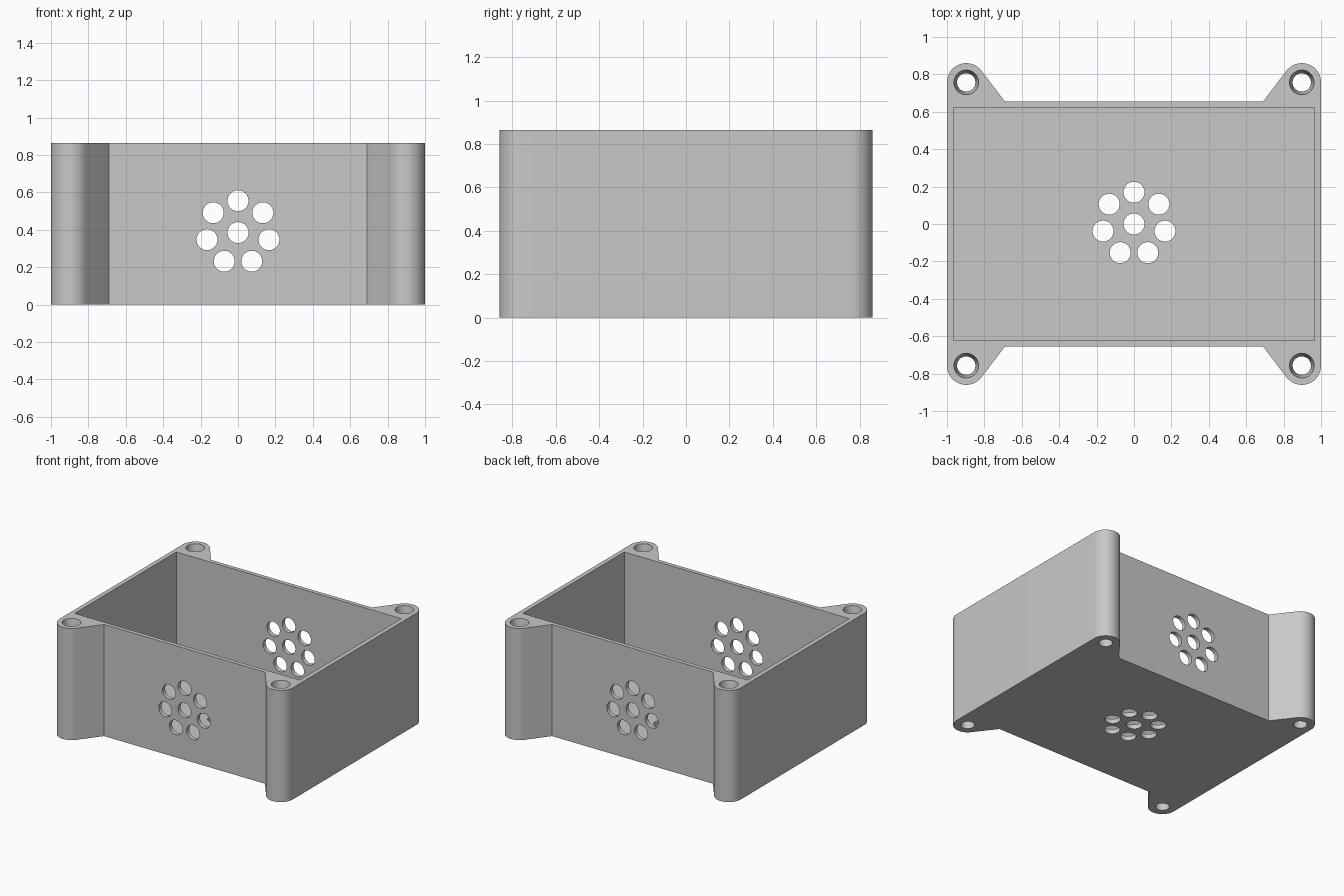
import bpy, bmesh
from math import sin, cos, pi, tau, atan2, acos, hypot
from mathutils import Matrix, Vector

if "Cube" in bpy.data.objects:
    bpy.data.objects.remove(bpy.data.objects["Cube"])

HEIGHT, FLOOR = 0.865, 0.035
WALL_Y, EAR_FOOT_X = 0.655, 0.69
EAR_X, EAR_Y, EAR_R = 0.897, 0.757, 0.103
CORNERS = [(sx * EAR_X, sy * EAR_Y) for sx in (1, -1) for sy in (1, -1)]

grey = bpy.data.materials.new("light grey plastic")
grey.use_nodes = True
colour = (0.58, 0.58, 0.58, 1)
grey.diffuse_color = colour
grey.node_tree.nodes["Principled BSDF"].inputs["Base Color"].default_value = colour


def make_object(name, bm):
    bmesh.ops.recalc_face_normals(bm, faces=bm.faces)
    mesh = bpy.data.meshes.new(name)
    bm.to_mesh(mesh)
    bm.free()
    mesh.materials.append(grey)
    obj = bpy.data.objects.new(name, mesh)
    bpy.context.collection.objects.link(obj)
    return obj


def add_cylinder(bm, centre, r_low, r_high, depth, turn=Matrix()):
    bmesh.ops.create_cone(bm, cap_ends=True, segments=48, radius1=r_low, radius2=r_high,
                          depth=depth, matrix=Matrix.Translation(centre) @ turn)


def vent_points():
    # one central hole with seven around it
    ring = [(0.17 * sin(tau * i / 7), 0.17 * cos(tau * i / 7)) for i in range(7)]
    return [(0, 0)] + ring


def cut(target, bm):
    cutter = make_object("cutter", bm)
    cutter.hide_render = True
    mod = target.modifiers.new("cut", "BOOLEAN")
    mod.operation, mod.solver, mod.object = "DIFFERENCE", "EXACT", cutter
    bpy.ops.object.modifier_apply(modifier=mod.name)
    bpy.data.objects.remove(cutter)


# Outline of one corner: rounded ear, then a straight tangent to the wall
dx, dy = EAR_FOOT_X - EAR_X, WALL_Y - EAR_Y
end = atan2(dy, dx) % tau - acos(EAR_R / hypot(dx, dy))
quarter = [(EAR_X + EAR_R * cos(end * i / 20), EAR_Y + EAR_R * sin(end * i / 20))
           for i in range(21)] + [(EAR_FOOT_X, WALL_Y)]
half = quarter + [(-x, y) for x, y in reversed(quarter)]
outline = half + [(x, -y) for x, y in reversed(half)]

# Solid body
bm = bmesh.new()
base = bm.faces.new([bm.verts.new((x, y, 0)) for x, y in outline])
top = bmesh.ops.extrude_face_region(bm, geom=[base])["geom"]
bmesh.ops.translate(bm, vec=(0, 0, HEIGHT),
                    verts=[v for v in top if isinstance(v, bmesh.types.BMVert)])
box = make_object("enclosure_box", bm)
bpy.context.view_layer.objects.active = box
box.select_set(True)

# Open cavity
bm = bmesh.new()
bmesh.ops.create_cube(bm, size=1, matrix=Matrix.Translation((0, 0, FLOOR + 0.5))
                      @ Matrix.Diagonal((1.93, 1.245, 1, 1)))
cut(box, bm)

# Vents through front and back walls
bm = bmesh.new()
for u, v in vent_points():
    add_cylinder(bm, (u, 0, 0.385 + v), 0.056, 0.056, 2, Matrix.Rotation(pi / 2, 4, "X"))
cut(box, bm)

# Vents through the floor
bm = bmesh.new()
for u, v in vent_points():
    add_cylinder(bm, (u, v, 0), 0.056, 0.056, 0.2)
cut(box, bm)

# Screw holes, then their tapered mouths
bm = bmesh.new()
for x, y in CORNERS:
    add_cylinder(bm, (x, y, HEIGHT / 2), 0.049, 0.049, 2)
cut(box, bm)
bm = bmesh.new()
for x, y in CORNERS:
    add_cylinder(bm, (x, y, HEIGHT - 0.04), 0.049, 0.068, 0.1)
cut(box, bm)

bpy.ops.object.shade_smooth_by_angle(angle=pi / 6)
